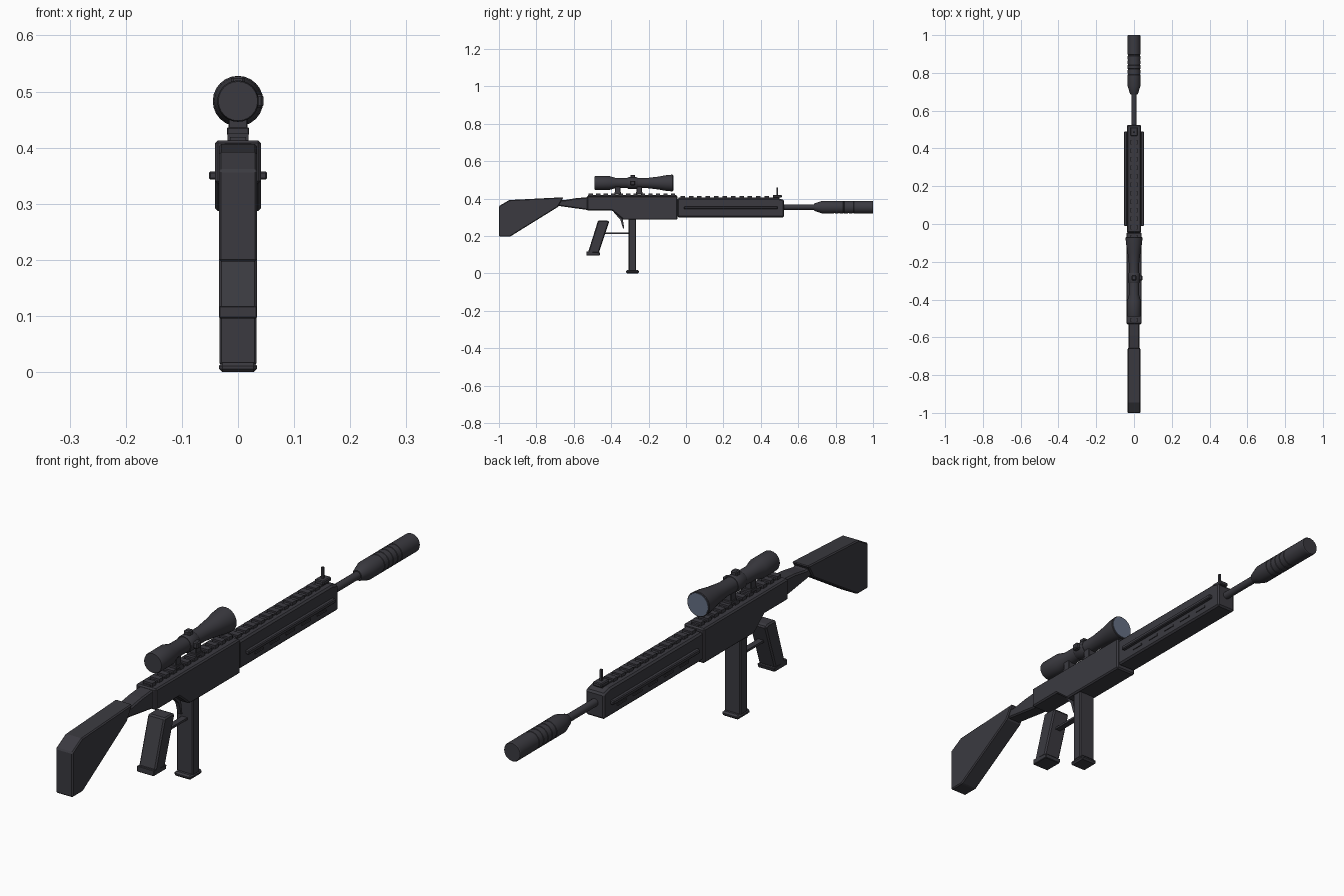
import bpy, bmesh, math
from mathutils import Vector

if "Cube" in bpy.data.objects:
    bpy.data.objects.remove(bpy.data.objects["Cube"])


def material(name, rgb):
    m = bpy.data.materials.new(name)
    m.diffuse_color = (*rgb, 1)
    m.use_nodes = True
    m.node_tree.nodes["Principled BSDF"].inputs["Base Color"].default_value = m.diffuse_color
    return m


DARK = material("dark_gunmetal", (0.043, 0.042, 0.051))
GLASS = material("blue_grey_glass", (0.13, 0.16, 0.23))


def finish(bm, name, mat=DARK, bevel=0, smooth=False):
    bmesh.ops.recalc_face_normals(bm, faces=bm.faces)
    me = bpy.data.meshes.new(name)
    bm.to_mesh(me)
    bm.free()
    ob = bpy.data.objects.new(name, me)
    bpy.context.collection.objects.link(ob)
    me.materials.append(mat)
    if bevel:
        b = ob.modifiers.new("edge", "BEVEL")
        b.width, b.segments, b.limit_method = bevel, 1, "ANGLE"
    if smooth:
        bpy.ops.object.select_all(action="DESELECT")
        ob.select_set(True)
        bpy.context.view_layer.objects.active = ob
        bpy.ops.object.shade_smooth_by_angle(angle=math.radians(30))
    return ob


def box(name, x, y, z, bevel=0):
    """Box from (min, max) pairs on each axis."""
    bm = bmesh.new()
    bmesh.ops.create_cube(bm, size=1)
    for v in bm.verts:
        v.co = Vector(((a + b) / 2 + c * (b - a) for (a, b), c in zip((x, y, z), v.co)))
    return finish(bm, name, bevel=bevel)


def plate(name, pts, w, bevel=0):
    """Side profile (y, z) extruded across x, half-width w."""
    bm = bmesh.new()
    f = bm.faces.new([bm.verts.new((-w, y, z)) for y, z in pts])
    ext = bmesh.ops.extrude_face_region(bm, geom=[f])["geom"]
    bmesh.ops.translate(bm, vec=(2 * w, 0, 0), verts=[g for g in ext if isinstance(g, bmesh.types.BMVert)])
    return finish(bm, name, bevel=bevel)


def lathe(name, prof, zc, n=24, mat=DARK):
    """Profile of (y, radius) turned round an axis along y at height zc."""
    bm = bmesh.new()
    rings = [[bm.verts.new((r * math.cos(2 * math.pi * i / n), y, zc + r * math.sin(2 * math.pi * i / n)))
              for i in range(n)] for y, r in prof]
    for a, b in zip(rings, rings[1:]):
        for i in range(n):
            bm.faces.new((a[i], a[(i + 1) % n], b[(i + 1) % n], b[i]))
    bm.faces.new(rings[0])
    bm.faces.new(rings[-1])
    return finish(bm, name, mat, smooth=True)


# Shoulder stock and its narrow neck
plate("stock", [(-1, 0.197), (-0.94, 0.197), (-0.685, 0.355), (-0.655, 0.407),
                (-0.945, 0.392), (-1, 0.36)], 0.034, 0.004)
plate("stock_neck", [(-0.69, 0.362), (-0.52, 0.338), (-0.52, 0.408), (-0.59, 0.402),
                     (-0.65, 0.392), (-0.69, 0.395)], 0.028, 0.005)

# Receiver and handguard
plate("receiver", [(-0.53, 0.336), (-0.395, 0.336), (-0.335, 0.287), (-0.045, 0.287),
                   (-0.045, 0.413), (-0.53, 0.413)], 0.041, 0.005)
plate("handguard", [(-0.046, 0.300), (0.525, 0.300), (0.525, 0.392), (0.49, 0.402),
                    (-0.046, 0.402)], 0.038, 0.006)

# Side rails with a row of vents under them
for side, sx in (("left", -1), ("right", 1)):
    xs = sorted((sx * 0.036, sx * 0.052))
    box(f"side_rail_{side}", xs, (-0.01, 0.49), (0.343, 0.358), 0.003)
    vx = sorted((sx * 0.036, sx * 0.041))
    for i in range(5):
        y = 0.04 + i * 0.09
        box(f"vent_{side}_{i}", vx, (y, y + 0.05), (0.324, 0.331))

# Toothed top rails
box("receiver_rail", (-0.014, 0.014), (-0.525, -0.05), (0.41, 0.419))
box("handguard_rail", (-0.014, 0.014), (-0.04, 0.50), (0.398, 0.407))
for i in range(12):
    y = -0.52 + i * 0.040
    box(f"receiver_tooth_{i}", (-0.019, 0.019), (y, y + 0.022), (0.412, 0.426))
for i in range(11):
    y = -0.03 + i * 0.045
    box(f"handguard_tooth_{i}", (-0.019, 0.019), (y, y + 0.024), (0.400, 0.413))

# Front sight
box("sight_base", (-0.018, 0.018), (0.465, 0.512), (0.405, 0.42), 0.003)
box("sight_post", (-0.004, 0.004), (0.483, 0.491), (0.415, 0.46))

# Barrel and grooved muzzle tube
lathe("barrel", [(0.50, 0.014), (0.72, 0.014)], 0.354, 16)
tube = [(0.685, 0.018), (0.69, 0.021), (0.73, 0.034)]
for i in range(5):
    y = 0.79 + i * 0.025
    tube += [(y, 0.034), (y + 0.001, 0.0325), (y + 0.006, 0.0325), (y + 0.007, 0.034)]
lathe("muzzle_tube", tube + [(0.997, 0.034), (1.0, 0.032)], 0.354)

# Scope: eyepiece, tube and flared objective
SZ = 0.483
lathe("scope_body", [(-0.49, 0.035), (-0.485, 0.037), (-0.41, 0.037), (-0.375, 0.027), (-0.21, 0.027),
                     (-0.15, 0.034), (-0.105, 0.042), (-0.072, 0.045), (-0.07, 0.043)], SZ)
lathe("scope_lens", [(-0.074, 0.041), (-0.068, 0.041)], SZ, mat=GLASS)
lathe("scope_collar", [(-0.312, 0.029), (-0.308, 0.031), (-0.264, 0.031), (-0.26, 0.029)], SZ)
box("top_turret", (-0.012, 0.012), (-0.298, -0.272), (0.50, 0.527), 0.004)
box("side_turret", (0.015, 0.045), (-0.298, -0.272), (0.471, 0.495), 0.004)
for i, y in enumerate((-0.365, -0.25)):
    box(f"scope_mount_{i}", (-0.017, 0.017), (y - 0.015, y + 0.015), (0.43, 0.468), 0.002)
    box(f"mount_foot_{i}", (-0.02, 0.02), (y - 0.018, y + 0.018), (0.422, 0.436), 0.002)

# Pistol grip with base plate
plate("grip", [(-0.525, 0.108), (-0.467, 0.108), (-0.41, 0.278), (-0.425, 0.283), (-0.47, 0.283)], 0.034, 0.005)
plate("grip_base", [(-0.533, 0.096), (-0.462, 0.096), (-0.458, 0.111), (-0.533, 0.118)], 0.034, 0.002)

# Trigger and guard
plate("trigger", [(-0.385, 0.325), (-0.35, 0.285), (-0.337, 0.24), (-0.33, 0.24),
                  (-0.338, 0.29), (-0.345, 0.325)], 0.007)
box("trigger_guard", (-0.011, 0.011), (-0.435, -0.30), (0.210, 0.218))

# Magazine and floor plate
box("magazine", (-0.033, 0.033), (-0.307, -0.266), (0.012, 0.292), 0.004)
box("magazine_base", (-0.034, 0.034), (-0.322, -0.252), (0.0, 0.017), 0.006)
